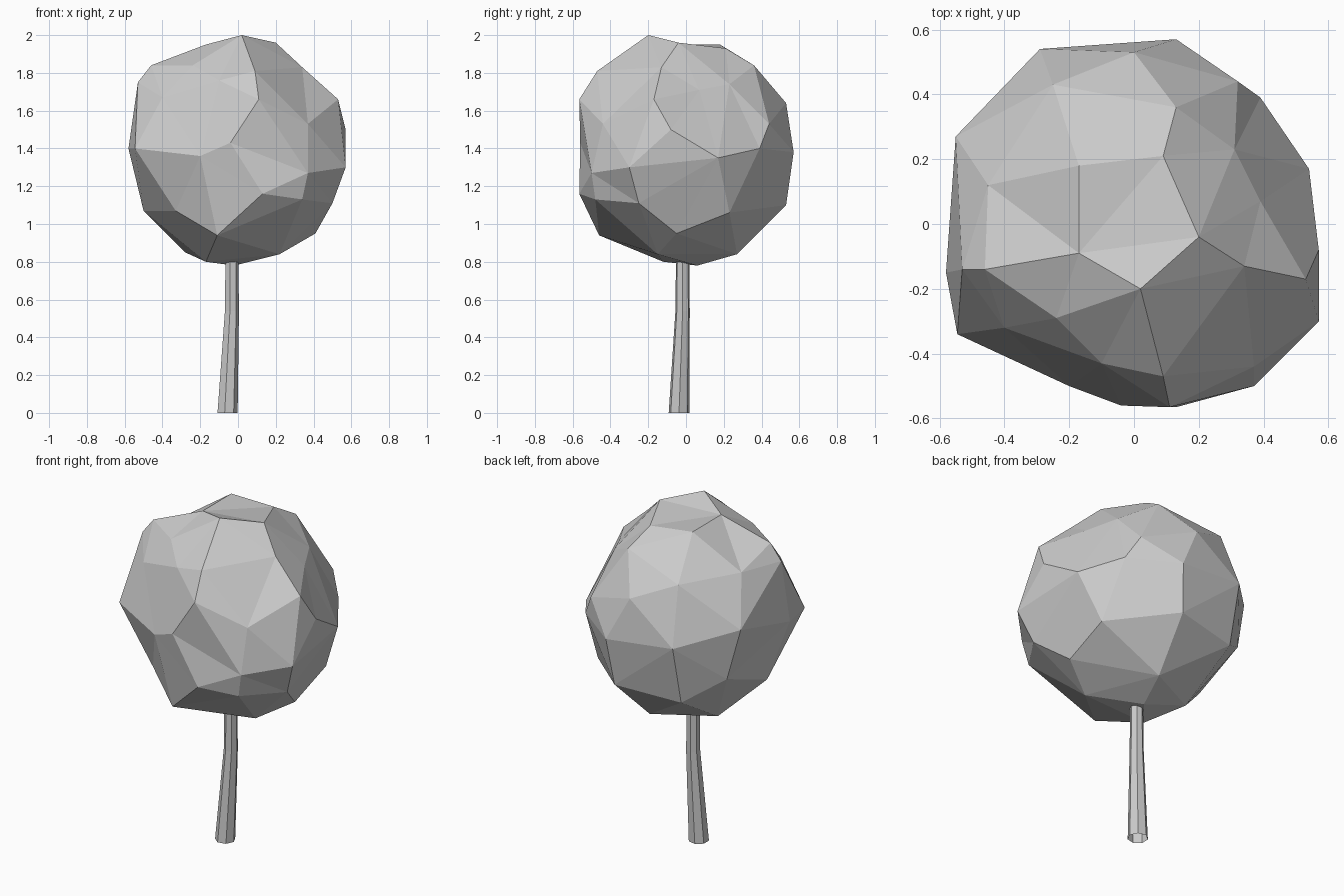
import bpy, bmesh, math
from mathutils import Vector

CENTRE = Vector((0, 0, 1.39))

# Key corners of the faceted crown, from top to bottom
CROWN = [
    (.02, -.2, 2.0), (.2, -.04, 1.96), (-.17, -.09, 1.95), (-.17, .18, 1.95),
    (.09, .21, 1.93), (.13, .36, 1.84), (-.25, .43, 1.75), (.31, .23, 1.74),
    (.34, -.13, 1.83), (-.24, -.29, 1.84), (-.1, -.43, 1.76), (.09, -.47, 1.81),
    (-.46, -.14, 1.84), (-.4, -.32, 1.67), (-.53, -.14, 1.75), (-.45, .12, 1.76),
    (.11, -.565, 1.66), (.37, -.44, 1.53), (.53, -.17, 1.66), (.39, .07, 1.71),
    (.32, .44, 1.53), (0, .53, 1.64), (-.545, -.34, 1.4), (-.2, -.5, 1.36),
    (-.04, -.56, 1.43), (.37, -.5, 1.27), (.57, -.3, 1.3), (.57, -.08, 1.5),
    (.54, .17, 1.35), (.39, .39, 1.4), (.13, .57, 1.38), (-.29, .54, 1.42),
    (-.55, .27, 1.5), (-.58, -.15, 1.4), (-.48, .3, 1.2), (.13, -.565, 1.16),
    (.34, -.48, 1.13), (.5, -.25, 1.11), (.42, .23, 1.06), (.1, .53, 1.1),
    (-.29, .46, 1.07), (-.5, -.05, 1.07), (-.33, -.33, 1.07), (-.11, -.46, .94),
    (.41, -.05, .95), (-.28, .1, .85), (-.02, .06, .78), (.05, .27, .84),
    (.22, -.15, .84), (-.17, -.12, .8),
]


def finish(bm, name):
    bmesh.ops.recalc_face_normals(bm, faces=bm.faces)
    mesh = bpy.data.meshes.new(name)
    bm.to_mesh(mesh)
    bm.free()
    ob = bpy.data.objects.new(name, mesh)
    bpy.context.collection.objects.link(ob)
    return ob


# Crown: wrap the corner directions on a sphere, then push each to its own radius
bm = bmesh.new()
target = {}
for p in CROWN:
    d = Vector(p) - CENTRE
    target[bm.verts.new(d.normalized())] = Vector(p)
bmesh.ops.convex_hull(bm, input=list(bm.verts))
for v, p in target.items():
    v.co = p
finish(bm, "crown")

# Trunk: slightly bent tapering tube, open at the base (x, y, z, radius)
SIDES = 7
bm = bmesh.new()
rings = []
for x, y, z, r in [(-.058, -.037, 0, .056), (-.034, -.018, .54, .039), (-.034, -.018, .9, .035)]:
    rings.append([bm.verts.new((x + r * math.cos(math.tau * i / SIDES),
                                y + r * math.sin(math.tau * i / SIDES), z))
                  for i in range(SIDES)])
for a, b in zip(rings, rings[1:]):
    for i in range(SIDES):
        j = (i + 1) % SIDES
        bm.faces.new((a[i], a[j], b[j], b[i]))
finish(bm, "trunk")
